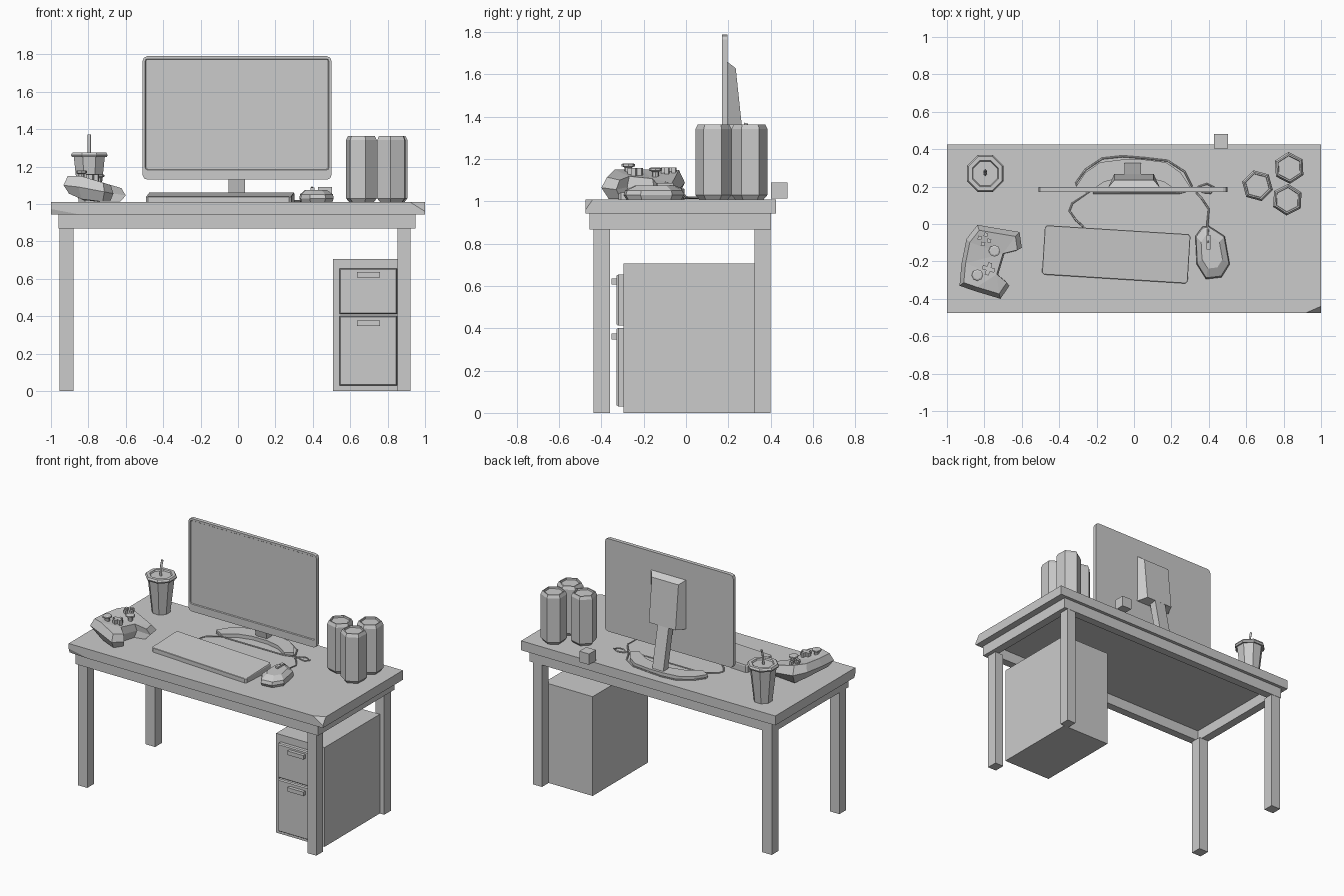
import bpy, bmesh, math
from mathutils import Vector, Matrix

if "Cube" in bpy.data.objects:
    bpy.data.objects.remove(bpy.data.objects["Cube"])


def finish(name, bm):
    bmesh.ops.recalc_face_normals(bm, faces=bm.faces)
    me = bpy.data.meshes.new(name)
    bm.to_mesh(me)
    bm.free()
    ob = bpy.data.objects.new(name, me)
    bpy.context.scene.collection.objects.link(ob)
    return ob


def loft_bm(rings):
    bm = bmesh.new()
    vs = [[bm.verts.new(p) for p in r] for r in rings]
    n = len(rings[0])
    for a, b in zip(vs, vs[1:]):
        for i in range(n):
            j = (i + 1) % n
            bm.faces.new((a[i], a[j], b[j], b[i]))
    bm.faces.new(vs[0][::-1])
    bm.faces.new(vs[-1])
    bmesh.ops.recalc_face_normals(bm, faces=bm.faces)
    return bm


def loft(name, rings):
    return finish(name, loft_bm(rings))


def rect(x0, x1, y0, y1, z):
    return [(x0, y0, z), (x1, y0, z), (x1, y1, z), (x0, y1, z)]


def box(name, x0, x1, y0, y1, z0, z1):
    return loft(name, [rect(x0, x1, y0, y1, z0), rect(x0, x1, y0, y1, z1)])


def turned(name, x, y, profile, n, turn=0):
    """Low-poly round part from (radius, z) pairs."""
    return loft(name, [[(x + r * math.cos(turn + 2 * math.pi * i / n),
                         y + r * math.sin(turn + 2 * math.pi * i / n), z)
                        for i in range(n)] for r, z in profile])


def scaled(pts, s, z):
    """Outline shrunk about its centre; z is a height or a function of x."""
    cx = sum(p[0] for p in pts) / len(pts)
    cy = sum(p[1] for p in pts) / len(pts)
    return [(cx + (x - cx) * s, cy + (y - cy) * s, z(x) if callable(z) else z) for x, y in pts]


def cable(name, pts, r=0.005):
    cu = bpy.data.curves.new(name, 'CURVE')
    cu.dimensions = '3D'
    cu.bevel_depth = r
    cu.bevel_resolution = 0
    sp = cu.splines.new('POLY')
    sp.points.add(len(pts) - 1)
    for p, (x, y, z) in zip(sp.points, pts):
        p.co = (x, y, z, 1)
    ob = bpy.data.objects.new(name, cu)
    bpy.context.scene.collection.objects.link(ob)


# Tabletop with two chipped front corners
T = 1.01
bm = loft_bm([rect(-1, 1, -.475, .425, .943), rect(-1, 1, -.475, .425, T)])
for co, no in (((.92, -.475, T), (.035 * .05, -.08 * .05, .08 * .035)),
               ((-.84, -.475, .943), (-.01 * .03, -.16 * .03, -.16 * .01))):
    geom = bm.verts[:] + bm.edges[:] + bm.faces[:]
    bmesh.ops.bisect_plane(bm, geom=geom, plane_co=co, plane_no=Vector(no).normalized(), clear_outer=True)
    bmesh.ops.holes_fill(bm, edges=[e for e in bm.edges if e.is_boundary])
finish("tabletop", bm)

# Apron rails under the top, and legs
for nm, a in (("front", (-.96, .95, -.457, -.40)), ("back", (-.96, .95, .345, .402)),
              ("left", (-.96, -.90, -.40, .345)), ("right", (.89, .95, -.40, .345))):
    box(nm + "_apron", *a, .868, .943)
for sx, x0, x1 in (("left", -.955, -.88), ("right", .853, .922)):
    for sy, y0, y1 in (("front", -.437, -.36), ("back", .325, .40)):
        box(f"{sy}_{sx}_leg", x0, x1, y0, y1, 0, .868)

# Drawer cabinet
box("cabinet", .507, .888, -.296, .325, 0, .706)
for nm, z0, z1, h in (("lower", .03, .402, .362), ("upper", .412, .655, .622)):
    loft(nm + "_drawer", [[(x, y, z) for x, z in ((.543 + d, z0 + d), (.85 - d, z0 + d),
                           (.85 - d, z1 - d), (.543 + d, z1 - d))]
                          for y, d in ((-.29, 0), (-.32, 0), (-.328, .006))])
    box(nm + "_drawer_handle", .635, .76, -.352, -.325, h - .014, h + .014)

# Monitor: rounded panel with sunken screen and a deeper chin
bm = loft_bm([[(x, y, z) for x, z in ((-.51, 1.13), (.50, 1.13), (.50, 1.79), (-.51, 1.79))]
              for y in (.197, .17)])
corners = [e for e in bm.edges if abs(e.verts[0].co.y - e.verts[1].co.y) > .01]
bmesh.ops.bevel(bm, geom=corners, offset=.025, segments=2, profile=.5, affect='EDGES')
face = min(bm.faces, key=lambda f: f.calc_center_median().y)
bmesh.ops.inset_region(bm, faces=[face], thickness=.014)
for v in face.verts:
    if v.co.z < 1.4:
        v.co.z += .038
bmesh.ops.inset_region(bm, faces=[face], thickness=.004, depth=-.006)
finish("monitor", bm)

loft("monitor_back_housing", [
    [(-.138, .195, 1.31), (.138, .195, 1.31), (.138, .195, 1.66), (-.138, .195, 1.66)],
    [(-.105, .268, 1.32), (.105, .268, 1.32), (.105, .235, 1.63), (-.105, .235, 1.63)]])
loft("monitor_stand_post", [rect(-.05, .037, .20, .255, 1.38), rect(-.05, .037, .275, .33, 1.02)])

# Crescent stand base
inner = [(-.25, .165), (-.16, .225), (-.06, .25), (.06, .25), (.16, .225), (.25, .165)]
outer = [(.30, .20), (.25, .275), (.17, .33), (.05, .345), (-.06, .345), (-.18, .33), (-.26, .275), (-.31, .20)]
loft("monitor_stand_base", [[(x, y, z) for x, y in inner + outer] for z in (T, T + .025)])

# Keyboard: slightly turned wedge with clipped corners
m = Matrix.Translation((-.095, -.1625, 0)) @ Matrix.Rotation(math.radians(-3.6), 4, 'Z')
w, d, c = .39, .132, .012
kb = [(-w + c, -d), (w - c, -d), (w, -d + c), (w, d - c), (w - c, d), (-w + c, d), (-w, d - c), (-w, -d + c)]
loft("keyboard", [[m @ Vector((x, y, z)) for x, y, z in r] for r in (
    [(x, y, T) for x, y in kb],
    [(x, y, T + .036 + .06 * y) for x, y in kb],
    [(x * .994, y * .98, T + .041 + .08 * y) for x, y in kb])])
cable("keyboard_cable", [(x, y, T + .006) for x, y in (
    (-.27, -.015), (-.31, .02), (-.345, .07), (-.33, .11), (-.24, .17), (-.30, .19), (-.31, .22),
    (-.26, .29), (-.17, .35), (-.06, .362), (.06, .352), (.18, .338), (.27, .28), (.31, .20))])

# Mouse
ms = [(.40, -.01), (.485, -.065), (.512, -.215), (.468, -.285), (.385, -.295), (.335, -.215), (.328, -.065), (.365, -.015)]
loft("mouse", [scaled(ms, .92, T), scaled(ms, 1, T + .02), scaled(ms, .95, T + .042), scaled(ms, .62, T + .066)])
box("mouse_wheel", .388, .408, -.135, -.06, T + .04, T + .078)
cable("mouse_cable", [(x, y, T + z) for x, y, z in (
    (.395, -.10, .08), (.395, -.03, .05), (.392, .0, .01), (.40, .08, .006), (.36, .14, .006), (.335, .165, .006),
    (.345, .2, .006), (.39, .215, .008), (.43, .195, .008), (.41, .165, .008), (.37, .17, .01),
    (.33, .19, .006), (.24, .165, .006), (-.22, .165, .006))])

# Three six-sided drink cans
for i, (x, y, t) in enumerate(((.66, .205, 45), (.83, .30, 33), (.82, .13, 27))):
    turned(f"can_{i + 1}", x, y, [(.068, T), (.085, T + .02), (.085, 1.342), (.074, 1.364), (.066, 1.364), (.064, 1.352)],
           6, math.radians(t))

# Paper cup with lid and straw
o = math.pi / 8
turned("cup", -.795, .27, [(.062, T), (.09, 1.255)], 8, o)
turned("cup_lid", -.795, .27, [(.10, 1.25), (.106, 1.262), (.098, 1.275), (.075, 1.275), (.07, 1.265)], 8, o)
cable("straw", [(-.795, .265, 1.25), (-.795, .272, 1.33), (-.795, .285, 1.37)], .009)

# Game controller: hull drooping towards its two grips
gp = [(-.837, -.005), (-.612, -.043), (-.60, -.128), (-.69, -.15), (-.728, -.278), (-.666, -.33),
      (-.714, -.40), (-.853, -.358), (-.933, -.33), (-.922, -.21), (-.896, -.08)]


def ramp(x, z0, z1, x0=-.90, x1=-.61):
    t = min(max((x - x0) / (x1 - x0), 0), 1)
    return z0 + (z1 - z0) * t


bm = loft_bm([scaled(gp, .82, lambda x: ramp(x, 1.055, T + .002, -.92, -.82)),
              scaled(gp, 1, lambda x: ramp(x, 1.10, 1.045)),
              scaled(gp, .86, lambda x: ramp(x, 1.15, 1.085, -.84))])
bmesh.ops.triangulate(bm, faces=[f for f in bm.faces if len(f.verts) > 4])
finish("controller_body", bm)
for nm, x, y, z in (("right", -.746, -.144, 1.12), ("left", -.837, -.273, 1.14)):
    turned(nm + "_thumbstick", x, y, [(.017, z - .03), (.017, z + .02), (.031, z + .026), (.031, z + .036), (.022, z + .04)], 8)
turn = Matrix.Translation((-.778, -.24, 1.127)) @ Matrix.Rotation(math.radians(-17), 4, 'Z')
for nm, a, b in (("long", .034, .011), ("cross", .011, .034)):
    box("direction_pad_" + nm, -a, a, -b, b, -.02, .03).matrix_world = turn
turn = Matrix.Translation((-.80, -.082, 1.127)) @ Matrix.Rotation(math.radians(-17), 4, 'Z')
for i, (x, y) in enumerate(((.026, 0), (-.026, 0), (0, .026), (0, -.026))):
    box(f"face_button_{i + 1}", x - .01, x + .01, y - .01, y + .01, -.02, .032).matrix_world = turn

# Small loose cube at the back edge
box("small_cube", .427, .503, .403, .48, T + .003, T + .08)
